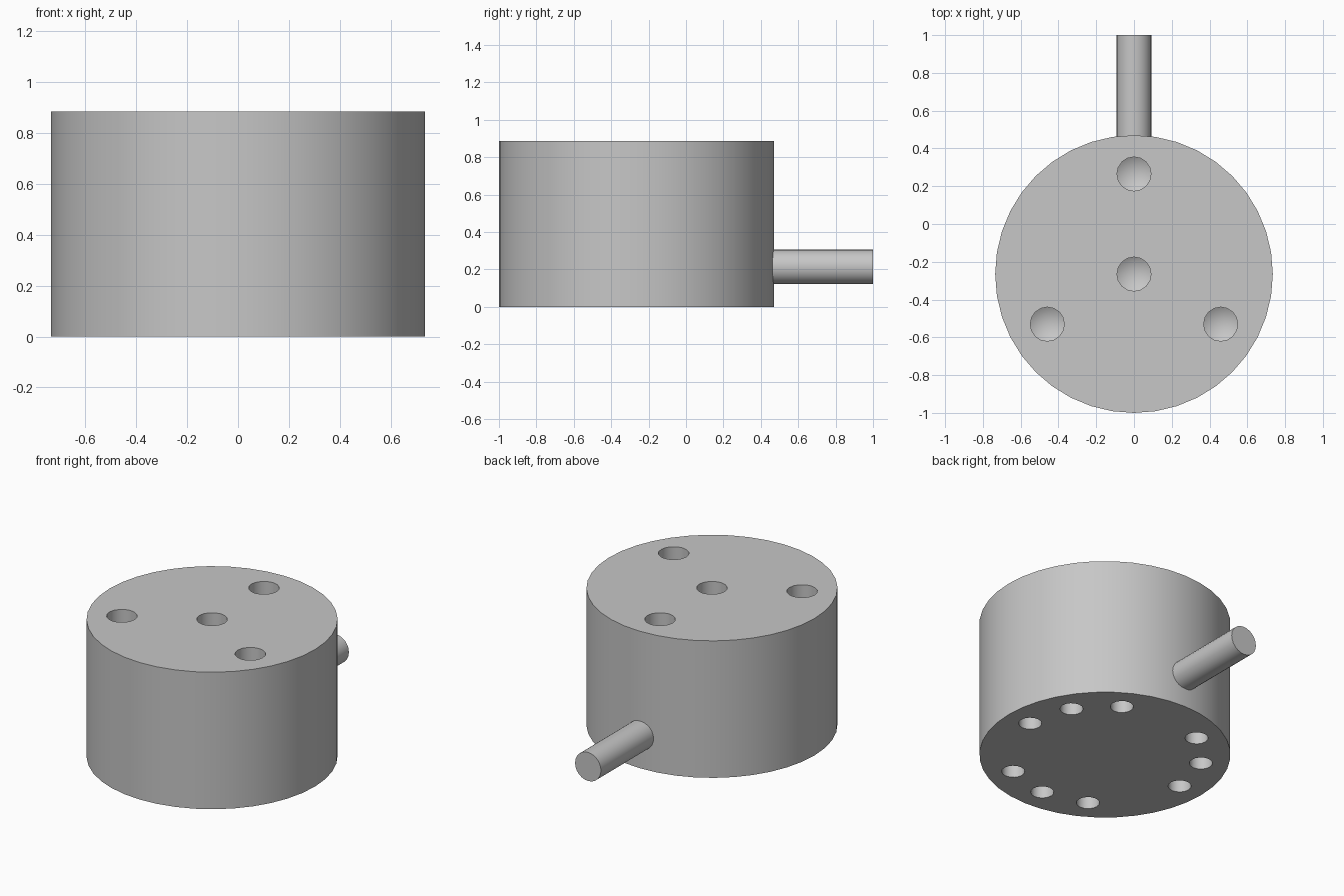
import bpy, bmesh, math
from mathutils import Matrix, Vector

if "Cube" in bpy.data.objects:
    bpy.data.objects.remove(bpy.data.objects["Cube"], do_unlink=True)

RADIUS, HEIGHT, CENTRE_Y = 0.735, 0.885, -0.265

grey = bpy.data.materials.new("light_grey")
grey.use_nodes = True
grey.diffuse_color = (0.57, 0.57, 0.57, 1)
grey.node_tree.nodes["Principled BSDF"].inputs["Base Color"].default_value = grey.diffuse_color


def cylinder(name, radius, depth, sides, location, rotation=(0, 0, 0)):
    bpy.ops.mesh.primitive_cylinder_add(vertices=sides, radius=radius, depth=depth,
                                        location=location, rotation=rotation)
    obj = bpy.context.object
    obj.name = name
    obj.data.materials.append(grey)
    return obj


def smooth(obj):
    bpy.ops.object.select_all(action='DESELECT')
    obj.select_set(True)
    bpy.context.view_layer.objects.active = obj
    bpy.ops.object.shade_smooth_by_angle(angle=math.radians(30))


def add_drill(bm, x, y, surface_z, inward, radius, depth, sides=16):
    """Closed drill shape: straight wall and a shallow conical tip."""
    def ring(z):
        return [bm.verts.new((x + radius * math.cos(math.tau * i / sides),
                              y + radius * math.sin(math.tau * i / sides), z))
                for i in range(sides)]
    outer = ring(surface_z - inward * 0.05)
    inner = ring(surface_z + inward * depth)
    tip = bm.verts.new((x, y, surface_z + inward * (depth + radius * 0.6)))
    bm.faces.new(outer)
    for i in range(sides):
        j = (i + 1) % sides
        bm.faces.new((outer[i], outer[j], inner[j], inner[i]))
        bm.faces.new((inner[i], inner[j], tip))


def polar(radius, degrees):
    a = math.radians(degrees)
    return radius * math.cos(a), CENTRE_Y + radius * math.sin(a)


# Main drum
body = cylinder("body", RADIUS, HEIGHT, 40, (0, CENTRE_Y, HEIGHT / 2))

# Drilled holes: one central and three around it on top, three groups of three below
bm = bmesh.new()
add_drill(bm, 0, CENTRE_Y, HEIGHT, -1, 0.09, 0.28)
for angle in (90, 210, 330):
    add_drill(bm, *polar(0.53, angle), HEIGHT, -1, 0.09, 0.28)
for group in (30, 150, 270):
    for offset in (-30, 0, 30):
        add_drill(bm, *polar(0.571, group + offset), 0, 1, 0.068, 0.2)
bmesh.ops.recalc_face_normals(bm, faces=bm.faces)
mesh = bpy.data.meshes.new("hole_cutter")
bm.to_mesh(mesh)
bm.free()
mesh.materials.append(grey)
cutter = bpy.data.objects.new("hole_cutter", mesh)
cutter.hide_render = True
bpy.context.collection.objects.link(cutter)

cut = body.modifiers.new("holes", 'BOOLEAN')
cut.operation = 'DIFFERENCE'
cut.solver = 'EXACT'
cut.object = cutter
bpy.context.view_layer.objects.active = body
bpy.ops.object.modifier_apply(modifier=cut.name)
bpy.data.objects.remove(cutter, do_unlink=True)
smooth(body)

# Round stub leaving the back of the drum
start, end = 0.44, 1.0
stub = cylinder("rear_stub", 0.0925, end - start, 24,
                (0, (start + end) / 2, 0.213), (math.pi / 2, 0, 0))
smooth(stub)
